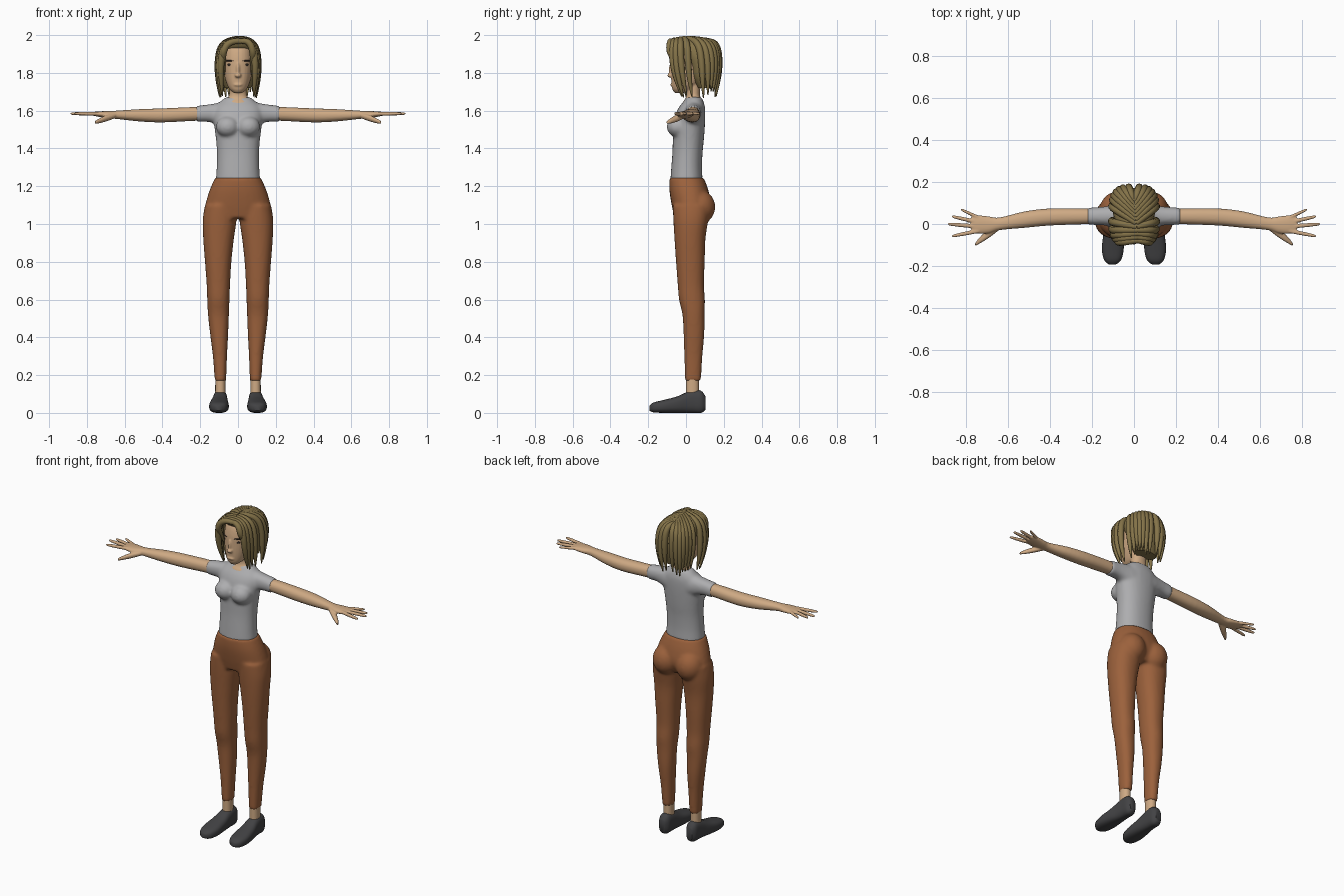
import bpy, bmesh, math, random
from mathutils import Matrix, Vector

random.seed(4)
cube = bpy.data.objects.get("Cube")
if cube:
    bpy.data.objects.remove(cube)


def material(name, color):
    mat = bpy.data.materials.new(name)
    mat.use_nodes = True
    mat.diffuse_color = (*color, 1)
    mat.node_tree.nodes["Principled BSDF"].inputs["Base Color"].default_value = (*color, 1)
    return mat


SKIN = material("skin", (0.62, 0.40, 0.23))
SHIRT = material("grey cloth", (0.42, 0.42, 0.43))
TROUSERS = material("rust cloth", (0.33, 0.12, 0.045))
SHOE = material("dark rubber", (0.055, 0.055, 0.058))
HAIR = material("dark blonde", (0.23, 0.17, 0.065))
DARK = material("eye brown", (0.03, 0.022, 0.018))


def spline_rows(rows, steps=4):
    """Smoothly interpolate the section rows."""
    out = []
    last = len(rows) - 1
    for i in range(last):
        a, b, c, d = (Vector(rows[min(max(k, 0), last)]) for k in range(i - 1, i + 3))
        for j in range(steps):
            t = j / steps
            out.append(b + (c - a) * t / 2 + (a * 2 - b * 5 + c * 4 - d) * t * t / 2
                       + (b * 3 - a - c * 3 + d) * t ** 3 / 2)
    return out + [Vector(rows[last])]


def loft(bm, axis, rows, side=1, power=0.9, n=28):
    """Closed skin over rows of (position, u min, u max, v min, v max)."""
    rings = []
    for t, u0, u1, v0, v1 in spline_rows(rows):
        ring = []
        for k in range(n):
            c, s = math.cos(math.tau * k / n), math.sin(math.tau * k / n)
            u = (u0 + u1) / 2 + (u1 - u0) / 2 * math.copysign(abs(c) ** power, c)
            v = (v0 + v1) / 2 + (v1 - v0) / 2 * math.copysign(abs(s) ** power, s)
            x, y, z = {"x": (t, u, v), "y": (u, t, v), "z": (u, v, t)}[axis]
            ring.append(bm.verts.new((x * side, y, z)))
        rings.append(ring)
    for a, b in zip(rings, rings[1:]):
        for k in range(n):
            bm.faces.new((a[k - 1], a[k], b[k], b[k - 1]))
    bm.faces.new(rings[0])
    bm.faces.new(rings[-1])


def tower(bm, rows, **kw):
    """Upright loft that is symmetric about x = 0."""
    loft(bm, "z", [(z, -w, w, front, back) for z, w, front, back in rows], **kw)


def ball(bm, center, radii, turn=0):
    bmesh.ops.create_uvsphere(bm, u_segments=24, v_segments=14, radius=1, matrix=(
        Matrix.Translation(center) @ Matrix.Rotation(turn, 4, "Z") @ Matrix.Diagonal((*radii, 1))))


def finish(name, bm, mat, voxel=0, smooth=0):
    """Make the object; with a voxel size its parts are fused and softened."""
    bmesh.ops.recalc_face_normals(bm, faces=bm.faces)
    mesh = bpy.data.meshes.new(name)
    bm.to_mesh(mesh)
    bm.free()
    mesh.materials.append(mat)
    obj = bpy.data.objects.new(name, mesh)
    bpy.context.collection.objects.link(obj)
    bpy.ops.object.select_all(action="DESELECT")
    obj.select_set(True)
    bpy.context.view_layer.objects.active = obj
    bpy.ops.object.shade_smooth_by_angle(angle=math.radians(50))
    if voxel:
        fuse = obj.modifiers.new("fuse", "REMESH")
        fuse.mode, fuse.voxel_size, fuse.use_smooth_shade = "VOXEL", voxel, True
        soft = obj.modifiers.new("soften", "SMOOTH")
        soft.factor, soft.iterations = 0.5, smooth
    return obj


SIDES = (("left", 1), ("right", -1))

# Shirt: torso, bust and short sleeves
bm = bmesh.new()
tower(bm, [(1.23, .118, -.083, .088), (1.3, .113, -.078, .085), (1.38, .112, -.072, .088),
           (1.45, .117, -.07, .095), (1.52, .126, -.068, .1), (1.58, .132, -.055, .102),
           (1.62, .122, -.036, .1), (1.65, .092, -.012, .092), (1.672, .064, 0, .082)])
for _, s in SIDES:
    ball(bm, (.055 * s, -.045, 1.515), (.062, .057, .055))
    loft(bm, "x", [(.07, -.015, .095, 1.51, 1.648), (.15, -.006, .082, 1.539, 1.634),
                   (.224, -.004, .078, 1.54, 1.625)], s)
finish("shirt", bm, SHIRT, .009, 7)

# Trousers: pelvis, seat and legs
bm = bmesh.new()
tower(bm, [(1.03, .175, -.06, .1), (1.1, .173, -.076, .13), (1.18, .15, -.088, .118),
           (1.245, .121, -.088, .094)])
for _, s in SIDES:
    ball(bm, (.08 * s, .072, 1.09), (.082, .083, .09))
    loft(bm, "z", [(.17, .063, .123, -.006, .079), (.3, .058, .133, -.009, .087),
                   (.42, .052, .148, -.013, .097), (.52, .048, .159, -.019, .098),
                   (.6, .045, .163, -.037, .1), (.68, .042, .166, -.044, .095),
                   (.8, .035, .175, -.053, .099), (.92, .022, .184, -.061, .103),
                   (1.02, .008, .187, -.067, .118), (1.1, .01, .175, -.07, .13)], s)
finish("trousers", bm, TROUSERS, .009, 6)

# Ankles and shoes
for label, s in SIDES:
    bm = bmesh.new()
    loft(bm, "z", [(.08, .066, .121, 0, .068), (.2, .067, .12, 0, .068)], s)
    finish(label + "_ankle", bm, SKIN)
    bm = bmesh.new()
    loft(bm, "y", [(-.194, .088, .118, .012, .038), (-.172, .062, .142, .003, .055),
                   (-.12, .049, .153, 0, .068), (-.05, .051, .146, 0, .086),
                   (0, .055, .136, 0, .108), (.04, .057, .131, 0, .12),
                   (.08, .06, .128, 0, .117), (.102, .075, .114, .015, .09)], s, power=.75)
    finish(label + "_shoe", bm, SHOE)

# Arms with hand, four fingers and thumb
FINGERS = (((.74, .03), (.826, .07), .009), ((.75, .01), (.868, .036), .01),
           ((.75, -.012), (.888, 0), .01), ((.74, -.033), (.868, -.058), .01))
for label, s in SIDES:
    bm = bmesh.new()
    loft(bm, "x", [(.15, .002, .072, 1.548, 1.62), (.24, -.001, .074, 1.546, 1.619),
                   (.4, -.007, .074, 1.538, 1.612), (.52, -.018, .06, 1.543, 1.608),
                   (.64, -.029, .031, 1.556, 1.6), (.69, -.044, .036, 1.56, 1.598),
                   (.74, -.046, .041, 1.568, 1.596), (.775, -.038, .036, 1.575, 1.592)], s)
    for (bx, by), (tx, ty), r in FINGERS:
        loft(bm, "x", [(bx + (tx - bx) * f, by + (ty - by) * f - r * g, by + (ty - by) * f + r * g,
                        1.584 - r * g, 1.584 + r * g)
                       for f, g in ((0, 1), (.5, .95), (.9, .75), (1, .35))], s, n=14)
    loft(bm, "x", [(.65, -.035, 0, 1.56, 1.588), (.7, -.072, -.03, 1.542, 1.575),
                   (.74, -.096, -.068, 1.532, 1.556), (.757, -.105, -.092, 1.53, 1.545)], s, n=14)
    finish(label + "_arm", bm, SKIN, .004, 3)

# Head with nose, lips and neck
bm = bmesh.new()
tower(bm, [(1.693, .02, -.058, -.015), (1.715, .046, -.073, .04), (1.76, .066, -.078, .09),
           (1.82, .078, -.079, .12), (1.88, .08, -.077, .13), (1.94, .07, -.058, .12),
           (1.975, .035, -.01, .08)])
tower(bm, [(1.6, .085, -.03, .085), (1.64, .08, -.02, .083), (1.665, .058, -.003, .078),
           (1.69, .046, .002, .074), (1.76, .046, .002, .08)])
ball(bm, (0, -.078, 1.815), (.01, .013, .042))
ball(bm, (0, -.084, 1.787), (.017, .015, .012))
ball(bm, (0, -.073, 1.737), (.024, .01, .008))
finish("head", bm, SKIN, .005, 4)

# Eyes and brows
for label, s in SIDES:
    bm = bmesh.new()
    ball(bm, (.045 * s, -.062, 1.843), (.012, .005, .006), .45 * s)
    finish(label + "_eye", bm, DARK)
    bm = bmesh.new()
    ball(bm, (.046 * s, -.062, 1.864), (.026, .006, .004), .48 * s)
    finish(label + "_brow", bm, DARK)

# Hair mass under the locks
bm = bmesh.new()
tower(bm, [(1.72, .07, .06, .14), (1.78, .094, .025, .16), (1.85, .104, .005, .172),
           (1.91, .098, -.04, .165), (1.955, .078, -.075, .14), (1.985, .035, -.03, .09)])
finish("hair_base", bm, HAIR)

# Tapered locks sweeping from the parting to a bob
curve = bpy.data.curves.new("hair_locks", "CURVE")
curve.dimensions, curve.bevel_depth, curve.bevel_resolution = "3D", .019, 3
curve.resolution_u, curve.use_fill_caps = 5, True
COUNT = 12
for _, s in SIDES:
    for i in range(COUNT):
        t = i / (COUNT - 1)
        angle = math.radians(36 + 139 * t)
        c = math.cos(angle)
        rim = Vector((s * .106 * math.sin(angle) ** .6,
                      .035 - .138 * math.copysign(abs(c) ** .6, c), 0))
        middle = Vector((0, .04, 0))
        root = Vector((.02 * (1 - t), -.078 + .18 * t, 0))
        tip = 1.79 if i == 0 else 1.685 + random.uniform(-.02, .025)
        sweep = Vector((0, .05 * (1 - t) ** 2, 0))
        up = Vector((0, 0, 1))
        path = [root + up * (1.957 + .026 * math.sin(.4 + 2.4 * t)),
                root.lerp(rim, .75) + up * 1.975,
                middle.lerp(rim, 1.05) + up * 1.905,
                middle.lerp(rim, 1.03) + sweep * .4 + up * (tip + .1),
                middle.lerp(rim, .92) + sweep + up * tip]
        lock = curve.splines.new("NURBS")
        lock.points.add(len(path) - 1)
        for point, co, r in zip(lock.points, path, (.75, .95, 1, .9, .15)):
            point.co, point.radius = (*co, 1), r
        lock.order_u, lock.use_endpoint_u, lock.use_smooth = 4, True, True
curve.materials.append(HAIR)
locks = bpy.data.objects.new("hair_locks", curve)
bpy.context.collection.objects.link(locks)
bpy.ops.object.select_all(action="DESELECT")
locks.select_set(True)
bpy.context.view_layer.objects.active = locks
bpy.ops.object.convert(target="MESH")
